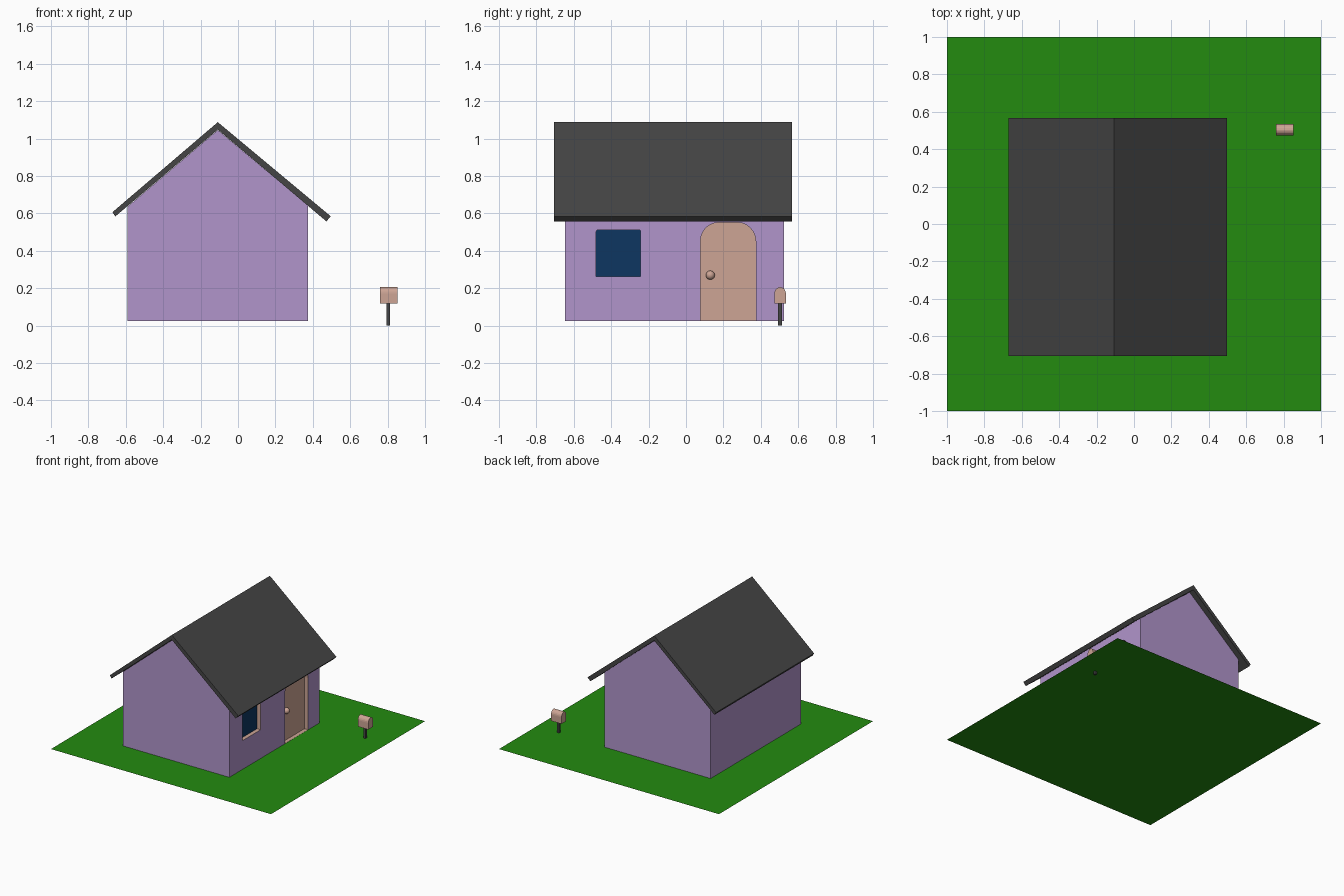
import bpy
import bmesh
from math import pi, sin, cos

if "Cube" in bpy.data.objects:
    bpy.data.objects.remove(bpy.data.objects["Cube"])


def material(name, r, g, b):
    m = bpy.data.materials.new(name)
    m.use_nodes = True
    m.diffuse_color = (r, g, b, 1)
    m.node_tree.nodes["Principled BSDF"].inputs["Base Color"].default_value = (r, g, b, 1)
    return m


lilac = material("lilac wall", 0.44, 0.30, 0.60)
tan = material("tan wood", 0.61, 0.375, 0.30)
navy = material("navy glass", 0.004, 0.037, 0.12)
charcoal = material("charcoal", 0.06, 0.06, 0.06)
grass = material("grass green", 0.017, 0.26, 0.005)


def finish(name, bm, *mats):
    bmesh.ops.recalc_face_normals(bm, faces=bm.faces)
    mesh = bpy.data.meshes.new(name)
    bm.to_mesh(mesh)
    bm.free()
    for m in mats:
        mesh.materials.append(m)
    obj = bpy.data.objects.new(name, mesh)
    bpy.context.collection.objects.link(obj)
    return obj


def prism(name, profile, axis, start, end, *mats):
    """Extrude a profile along x (points are y, z) or along y (points are x, z)."""
    bm = bmesh.new()
    place = (lambda p, t: (t, p[0], p[1])) if axis == "x" else (lambda p, t: (p[0], t, p[1]))
    a = [bm.verts.new(place(p, start)) for p in profile]
    b = [bm.verts.new(place(p, end)) for p in profile]
    bm.faces.new(a)
    bm.faces.new(b)
    for i in range(len(a)):
        j = (i + 1) % len(a)
        bm.faces.new((a[i], a[j], b[j], b[i]))
    return finish(name, bm, *mats)


def arch(y0, y1, z0, z1, ry, rz, steps=6):
    """Rectangle whose two upper corners are rounded."""
    pts = [(y0, z0), (y1, z0)]
    for k in range(steps + 1):
        t = k / steps * pi / 2
        pts.append((y1 - ry + ry * cos(t), z1 - rz + rz * sin(t)))
    for k in range(steps + 1):
        t = pi / 2 + k / steps * pi / 2
        pts.append((y0 + ry + ry * cos(t), z1 - rz + rz * sin(t)))
    return pts


# Lawn
bm = bmesh.new()
bmesh.ops.create_grid(bm, x_segments=1, y_segments=1, size=1)
bmesh.ops.translate(bm, verts=bm.verts, vec=(0, 0, 0.025))
finish("lawn", bm, grass)

# House body with a gable at each end
RIDGE = -0.108
WALL = 0.375
BACK = 0.343
house = prism("house_walls",
              [(-0.59, 0.026), (WALL, 0.026), (WALL, 0.641), (RIDGE, 1.046), (-0.59, 0.637)],
              "y", -0.648, 0.523, lilac, tan, navy)

# Door and window recesses
openings = [
    ("door_cutter", arch(0.077, 0.373, 0.027, 0.552, 0.10, 0.10)),
    ("window_cutter", arch(-0.48, -0.242, 0.262, 0.512, 0.008, 0.008, 2)),
]
cutters = []
for name, outline in openings:
    cutter = prism(name, outline, "x", BACK, 0.45)
    cutter.hide_render = True
    cutters.append(cutter)
    mod = house.modifiers.new(name, "BOOLEAN")
    mod.operation = "DIFFERENCE"
    mod.solver = "EXACT"
    mod.object = cutter
graph = bpy.context.evaluated_depsgraph_get()
cut = bpy.data.meshes.new_from_object(house.evaluated_get(graph))
house.modifiers.clear()
house.data = cut
for cutter in cutters:
    bpy.data.objects.remove(cutter)

# Recess sides and door leaf are wood, the window pane is glass
for face in cut.polygons:
    xs = [cut.vertices[v].co.x for v in face.vertices]
    face.material_index = 0
    if min(xs) > BACK - 0.01 and min(xs) < WALL - 0.01:
        pane = max(xs) < BACK + 0.01 and face.center.y < 0
        face.material_index = 2 if pane else 1

# Door knob
bm = bmesh.new()
bmesh.ops.create_uvsphere(bm, u_segments=20, v_segments=12, radius=0.024)
bmesh.ops.translate(bm, verts=bm.verts, vec=(0.351, 0.13, 0.27))
for f in bm.faces:
    f.smooth = True
finish("door_knob", bm, tan)

# Roof slabs meeting at the ridge
prism("roof",
      [(RIDGE, 1.088), (-0.671, 0.607), (-0.656, 0.584), (RIDGE, 1.048),
       (0.472, 0.558), (0.497, 0.584)],
      "y", -0.705, 0.568, charcoal)

# Mailbox on its post
prism("mailbox_post", [(0.795, 0), (0.814, 0), (0.814, 0.125), (0.795, 0.125)],
      "y", 0.493, 0.513, charcoal)
prism("mailbox", arch(0.473, 0.534, 0.118, 0.206, 0.0305, 0.035, 5), "x", 0.758, 0.853, tan)
